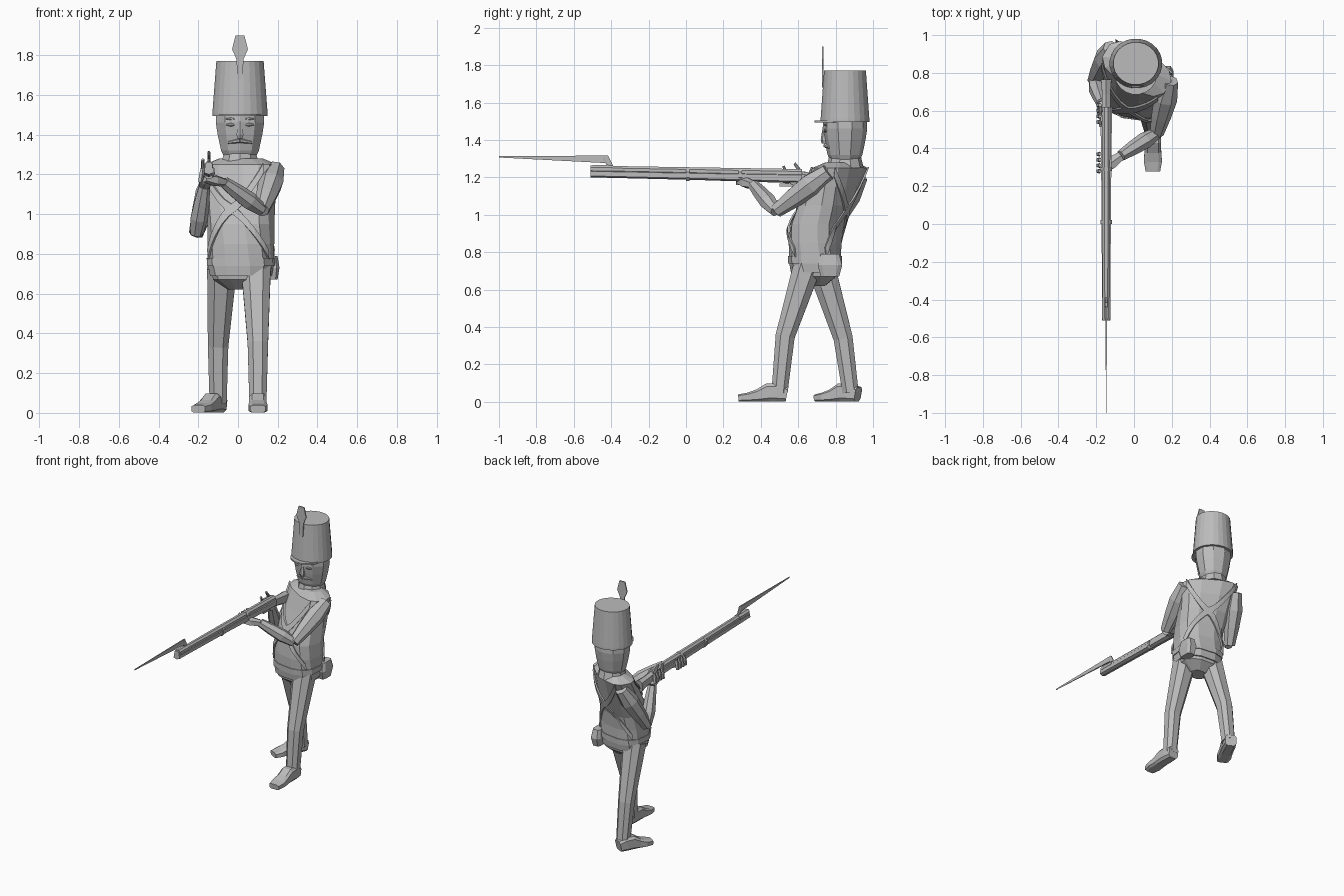
import bpy, bmesh, math
from mathutils import Vector

cube = bpy.data.objects.get("Cube")
if cube:
    bpy.data.objects.remove(cube)

TONE = (.5, .5, .5, 1)
grey = bpy.data.materials.new("plain grey")
grey.use_nodes = True
grey.diffuse_color = TONE
grey.node_tree.nodes["Principled BSDF"].inputs["Base Color"].default_value = TONE


def skin(name, rings):
    """Join rings of points into a closed, capped body."""
    bm = bmesh.new()
    loops = [[bm.verts.new(point) for point in ring] for ring in rings]
    for low, high in zip(loops, loops[1:]):
        for i in range(len(low)):
            bm.faces.new((low[i - 1], low[i], high[i], high[i - 1]))
    bm.faces.new(loops[0])
    bm.faces.new(loops[-1])
    bmesh.ops.recalc_face_normals(bm, faces=bm.faces)
    mesh = bpy.data.meshes.new(name)
    bm.to_mesh(mesh)
    bm.free()
    mesh.materials.append(grey)
    bpy.context.collection.objects.link(bpy.data.objects.new(name, mesh))


def oval(angle, power):
    """Unit oval; a power below one makes it boxier."""
    wide, deep = math.cos(angle), math.sin(angle)
    return (math.copysign(abs(wide) ** power, wide), math.copysign(abs(deep) ** power, deep))


def around(sides):
    return [math.tau * (i + .5) / sides for i in range(sides)]


def tube(name, path, widths, heights=None, sides=8, power=1):
    """Body that follows a path with a half width and half height at each point."""
    path = [Vector(point) for point in path]
    heights = heights or widths
    span = path[-1] - path[0]
    upright = abs(span.z) > span.length / 2
    guide = Vector((0, 1, 0)) if upright else Vector((0, 0, 1))
    rings = []
    for k, centre in enumerate(path):
        along = path[min(k + 1, len(path) - 1)] - path[max(k - 1, 0)]
        across = along.cross(guide).normalized()
        up = across.cross(along).normalized()
        ring = []
        for angle in around(sides):
            u, v = oval(angle, power)
            ring.append(centre + across * u * widths[k] + up * v * heights[k])
        rings.append(ring)
    skin(name, rings)


def limb(name, start, end, widths, flat=1, sides=8, power=1):
    """Straight tube with its widths spread evenly from start to end."""
    start, end = Vector(start), Vector(end)
    path = [start.lerp(end, k / (len(widths) - 1)) for k in range(len(widths))]
    tube(name, path, widths, [flat * w for w in widths], sides, power)


def turned(name, y, levels, sides, depth=1):
    """Upright body on the head axis from (height, radius) levels."""
    radii = [r for z, r in levels]
    tube(name, [(HEAD_X, y, z) for z, r in levels], radii, [r * depth for r in radii], sides)


def torso_point(angle, z, scale=1, grow=0):
    """Point on the torso, which leans back and twists as it rises."""
    u, v = oval(angle, .75)
    chest = .12 * max(0, z - 1)
    u *= (.165 + chest) * scale + grow
    v *= (.135 - chest) * scale + grow
    twist = math.radians(28 - 47 * z)
    c, s = math.cos(twist), math.sin(twist)
    lean = .4 * max(0, z - .92)
    return Vector((.015 + u * c - v * s, .69 + lean + u * s + v * c, z))


def torso_band(name, levels, grow=0):
    skin(name, [[torso_point(a, z, scale, grow) for a in around(12)] for z, scale in levels])


# Jacket, belt and hips
torso_band("jacket", [(.75 + k / 10, 1) for k in range(6)] + [(1.28, .6)])
torso_band("belt", [(.74, 1), (.78, 1)], .006)
torso_band("jacket_skirt", [(.69, .95), (.74, 1)])
torso_band("hips", [(.62, .4), (.67, .85), (.74, .95)])
limb("pouch", (.17, .77, .67), (.17, .77, .79), (.03, .04, .03), 1.7, power=.5)


def strap(name, top_angle, low_angle):
    """Band wrapped over the jacket from the shoulder down to the hip."""
    rings = []
    steps = 12
    for k in range(steps + 1):
        part = k / steps
        angle = math.radians(top_angle + (low_angle - top_angle) * part)
        z = 1.23 - .43 * part
        rings.append([torso_point(angle, z + rise, 1, grow)
                      for rise, grow in ((-.025, 0), (.025, 0), (.025, .01), (-.025, .01))])
    skin(name, rings)


for face, sign in (("front", -1), ("back", 1)):
    strap("left_" + face + "_strap", sign * 35, sign * 150)
    strap("right_" + face + "_strap", sign * 145, sign * 30)


# Legs and boots
def leg(side, hip, knee, ankle, heel, toe):
    tube(side + "_leg", (hip, knee, ankle), (.08, .055, .046), power=.85)
    heel, toe = Vector(heel), Vector(toe)
    heights = (.04, .05, .05, .034, .025, .02)
    path = [heel.lerp(toe, k / 5) + Vector((0, 0, h)) for k, h in enumerate(heights)]
    tube(side + "_boot", path, (.04, .046, .046, .046, .05, .04), heights, power=.5)


leg("left", (.09, .65, .73), (.1, .53, .35), (.1, .5, .05), (.1, .54, 0), (.1, .28, 0))
leg("right", (-.08, .72, .73), (-.1, .84, .34), (-.1, .88, .05), (-.09, .92, 0), (-.2, .7, 0))


# Arms: the left reaches under the barrel, the right bends back from the grip
def arm(side, shoulder, elbow, wrist, tips):
    limb(side + "_upper_arm", shoulder, elbow, (.045, .064, .054, .038), sides=7)
    limb(side + "_forearm", elbow, wrist, (.032, .046, .04, .03), sides=7)
    limb(side + "_hand", wrist, tips, (.026, .036, .025), .8, 6, .7)


arm("left", (.19, .76, 1.23), (.12, .48, 1.02), (-.07, .36, 1.16), (-.17, .29, 1.18))
arm("right", (-.12, .93, 1.21), (-.21, .76, .9), (-.17, .64, 1.14), (-.15, .55, 1.2))

# Fingers wrapped around the stock
for side, first in (("left", .28), ("right", .54)):
    for k in range(4):
        y = first + .03 * k
        limb(f"{side}_finger_{k + 1}", (-.19, y, 1.16), (-.18, y, 1.23), (.012, .014, .01), sides=5)

# Head and face
HEAD_X, HEAD_Y = .01, .85
turned("collar", HEAD_Y, [(1.25, .1), (1.31, .085)], 10)
turned("head", HEAD_Y, [(1.27, .075), (1.32, .1), (1.4, .118), (1.46, .128), (1.52, .125)], 10, .93)
turned("nose", .74, [(1.38, .014), (1.4, .02), (1.47, .009)], 6)
for side, sign in (("left", 1), ("right", -1)):
    middle = Vector((HEAD_X, .745, 1.37))
    limb(side + "_moustache", middle, middle + Vector((.06 * sign, .02, -.01)), (.012, .006), 1, 6)
    inner = Vector((HEAD_X + .02 * sign, .745, 1.45))
    outer = inner + Vector((.05 * sign, .005, 0))
    limb(side + "_eye", inner, outer, (.003, .01, .003))
    lift = Vector((0, 0, .03))
    limb(side + "_brow", inner + lift, outer + lift, (.006, .01, .006), .6, 6)

# Tall hat with visor and plume
turned("hat", HEAD_Y, [(1.495, .14), (1.51, .14), (1.77, .12)], 24, .94)
turned("visor", .8, [(1.493, .115), (1.503, .115)], 20)
tube("plume", [(HEAD_X, .73, z) for z in (1.68, 1.78, 1.83, 1.9)], (.012, .018, .04, .022),
     (.004,) * 4, 4, 0)


# Musket, placed by distance along the barrel and height
def along_gun(name, start, end, widths, flat=1, sides=8, power=1, aside=0):
    x = -.147 + aside
    limb(name, (x, *start), (x, *end), widths, flat, sides, power)


along_gun("barrel", (-.51, 1.244), (.62, 1.222), (.02, .024))
along_gun("fore_stock", (-.51, 1.22), (.62, 1.195), (.025, .027, .034), .8, 6, .7)
along_gun("butt_stock", (.6, 1.195), (.76, 1.175), (.024, .024, .03), 1.6, 6, .7)
along_gun("front_band", (0, 1.215), (.02, 1.215), (.032, .032), 1.2)
along_gun("rear_band", (.28, 1.215), (.3, 1.215), (.032, .032), 1.2)
along_gun("hammer", (.62, 1.22), (.58, 1.275), (.008, .01, .008), aside=-.03)
along_gun("frizzen", (.54, 1.22), (.52, 1.26), (.008, .008), aside=-.03)
along_gun("trigger_guard", (.5, 1.16), (.62, 1.16), (.008, .008), sides=4, power=0)

# Bayonet: socket, neck and long tapering blade
along_gun("bayonet_socket", (-.5, 1.244), (-.39, 1.242), (.024, .024))
along_gun("bayonet_neck", (-.4, 1.25), (-.43, 1.31), (.008, .008), 2, power=.7)
along_gun("bayonet_blade", (-.42, 1.296), (-1, 1.31), (.005, .001), 4, 4, 0)
